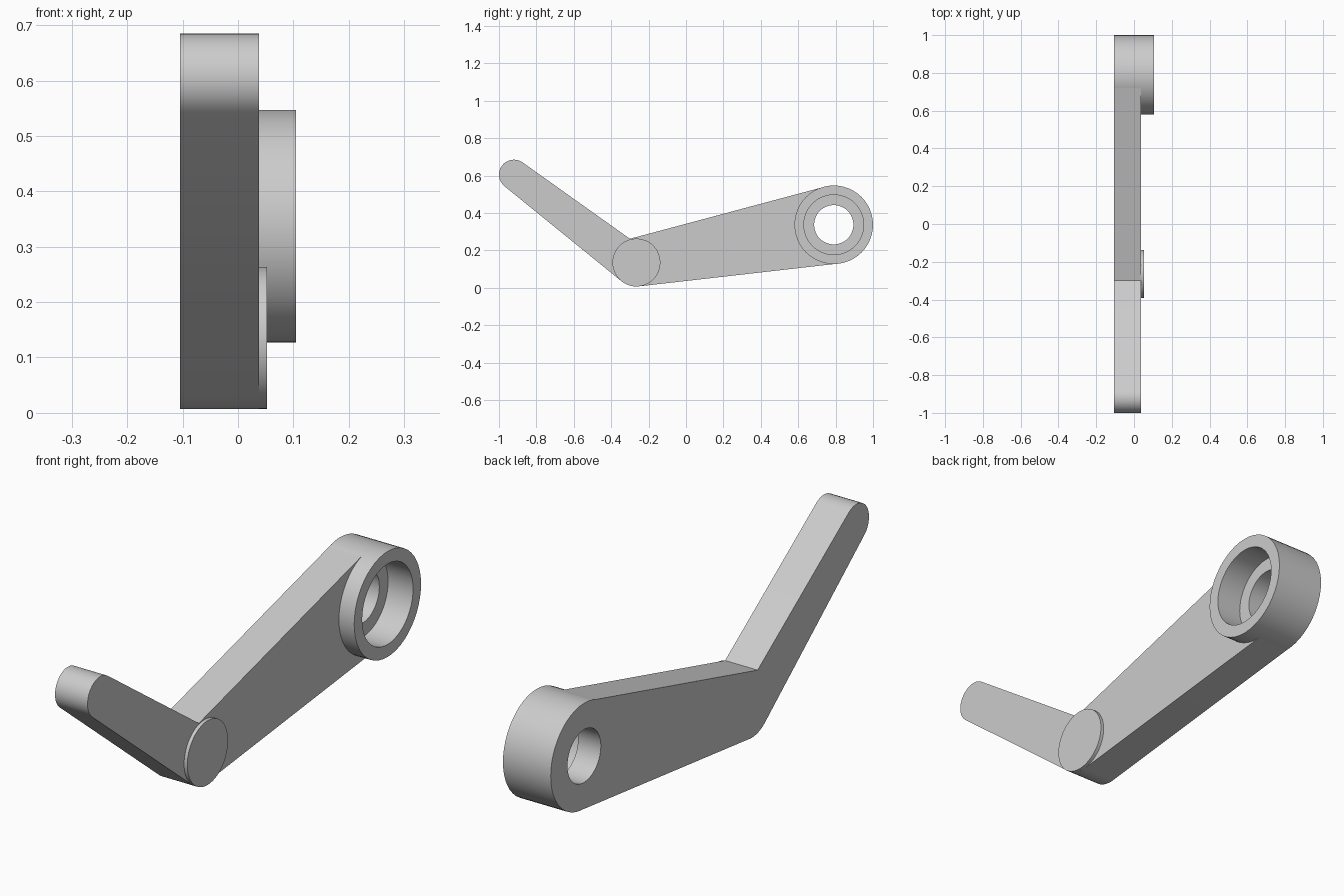
import bpy
import bmesh
from math import sin, cos, pi, radians

cube = bpy.data.objects.get("Cube")
if cube:
    bpy.data.objects.remove(cube, do_unlink=True)

grey = bpy.data.materials.new("light grey")
grey.use_nodes = True
grey.diffuse_color = (0.6, 0.6, 0.6, 1)
grey.node_tree.nodes["Principled BSDF"].inputs["Base Color"].default_value = (0.6, 0.6, 0.6, 1)

BACK, FACE, RIM = -0.105, 0.038, 0.105
HUB, ELBOW, TIP = (0.79, 0.337), (-0.265, 0.135), (-0.92, 0.605)
SEGMENTS = 48


def arc(center, radius, start, end, steps):
    """Points (y, z) on an arc, angles in degrees."""
    angles = [radians(start + (end - start) * i / steps) for i in range(steps + 1)]
    return [(center[0] + radius * cos(a), center[1] + radius * sin(a)) for a in angles]


def finish(name, bm):
    bmesh.ops.recalc_face_normals(bm, faces=bm.faces)
    mesh = bpy.data.meshes.new(name)
    bm.to_mesh(mesh)
    bm.free()
    mesh.materials.append(grey)
    obj = bpy.data.objects.new(name, mesh)
    bpy.context.collection.objects.link(obj)
    bpy.ops.object.select_all(action="DESELECT")
    obj.select_set(True)
    bpy.context.view_layer.objects.active = obj
    bpy.ops.object.shade_smooth_by_angle(angle=radians(30))


def slab(name, outline, x0, x1):
    """Extrude a side outline across the width."""
    bm = bmesh.new()
    face = bm.faces.new([bm.verts.new((x0, y, z)) for y, z in outline])
    side = bmesh.ops.extrude_face_region(bm, geom=[face])["geom"]
    bmesh.ops.translate(bm, vec=(x1 - x0, 0, 0),
                        verts=[v for v in side if isinstance(v, bmesh.types.BMVert)])
    finish(name, bm)


def lathe(name, profile, center):
    """Revolve a closed (x, radius) profile around the x direction."""
    bm = bmesh.new()
    rings = []
    for i in range(SEGMENTS):
        a = 2 * pi * i / SEGMENTS
        rings.append([bm.verts.new((x, center[0] + r * cos(a), center[1] + r * sin(a)))
                      for x, r in profile])
    n = len(profile)
    for i, ring in enumerate(rings):
        after = rings[(i + 1) % SEGMENTS]
        for j in range(n):
            k = (j + 1) % n
            bm.faces.new((ring[j], ring[k], after[k], after[j]))
    finish(name, bm)


# Bent arm: meets the hub, narrows to the elbow, then runs up to a rounded tip
outline = arc(HUB, 0.209, 276.7, 105, 24)
outline.append((-0.30, 0.262))
outline += arc(TIP, 0.08, 54.5, 230.7, 16)
outline += arc(ELBOW, 0.128, 230.7, 276.7, 8)
slab("bent_arm", outline, BACK, FACE)

# Raised round pad on the elbow
slab("elbow_pad", arc(ELBOW, 0.128, 0, 360 - 360 / SEGMENTS, SEGMENTS - 1), FACE - 0.01, 0.052)

# Hub with a through hole and a wider recess in its face
FLOOR = -0.005
lathe("hub", [(BACK, 0.105), (BACK, 0.21), (RIM, 0.21), (RIM, 0.16),
              (FLOOR, 0.16), (FLOOR, 0.105)], HUB)
